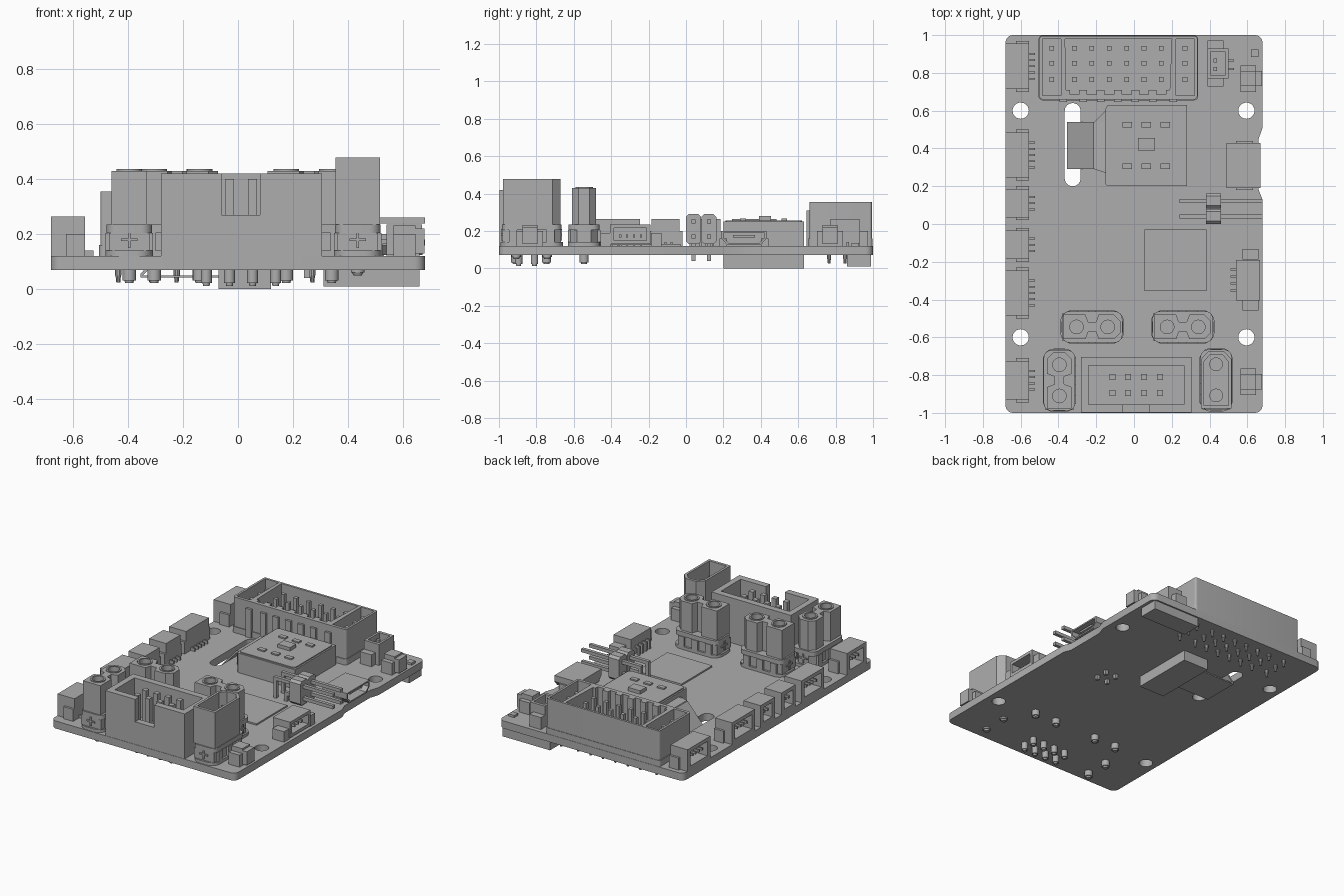
import bpy, bmesh
from math import sin, cos, pi

if "Cube" in bpy.data.objects:
    bpy.data.objects.remove(bpy.data.objects["Cube"], do_unlink=True)

grey = bpy.data.materials.new("plain grey")
grey.use_nodes = True
COLOUR = (0.42, 0.42, 0.42, 1)
grey.diffuse_color = COLOUR
grey.node_tree.nodes["Principled BSDF"].inputs["Base Color"].default_value = COLOUR
TOP, UNDER = 0.12, 0.07
parts = []


# Outline helpers
def rect(x0, x1, y0, y1):
    return [(x0, y0), (x1, y0), (x1, y1), (x0, y1)]


def arc(cx, cy, r, a0=0, a1=2 * pi, n=24):
    return [(cx + r * cos(a0 + (a1 - a0) * i / n), cy + r * sin(a0 + (a1 - a0) * i / n))
            for i in range(n)]


def rounded(x0, x1, y0, y1, r):
    pts = []
    corners = [(x1 - r, y1 - r), (x0 + r, y1 - r), (x0 + r, y0 + r), (x1 - r, y0 + r)]
    for i, (cx, cy) in enumerate(corners):
        pts += arc(cx, cy, r, i * pi / 2, (i + 1) * pi / 2, 6)
        pts.append((cx + r * cos((i + 1) * pi / 2), cy + r * sin((i + 1) * pi / 2)))
    return list(dict.fromkeys((round(x, 5), round(y, 5)) for x, y in pts))


def plate(name, loops, w0, w1, axis="z", loc=(0, 0), turn=0):
    """Extrude outlines (later loops are holes) between w0 and w1 along an axis."""
    curve = bpy.data.curves.new(name, "CURVE")
    curve.dimensions, curve.fill_mode = "2D", "BOTH"
    curve.extrude = (w1 - w0) / 2
    for loop in loops:
        s = curve.splines.new("POLY")
        s.points.add(len(loop) - 1)
        for p, (u, v) in zip(s.points, loop):
            p.co = (u, v, 0, 1)
        s.use_cyclic_u = True
    tmp = bpy.data.objects.new(name, curve)
    bpy.context.collection.objects.link(tmp)
    dg = bpy.context.evaluated_depsgraph_get()
    mesh = bpy.data.meshes.new_from_object(tmp.evaluated_get(dg))
    bpy.data.objects.remove(tmp)
    bm = bmesh.new()
    bm.from_mesh(mesh)
    bmesh.ops.remove_doubles(bm, verts=bm.verts, dist=1e-5)
    for v in bm.verts:
        x, y, z = v.co
        z += (w0 + w1) / 2
        v.co = {"z": (x, y, z), "x": (z, x, y), "y": (x, z, y)}[axis]
    bmesh.ops.recalc_face_normals(bm, faces=bm.faces)
    bm.to_mesh(mesh)
    bm.free()
    mesh.materials.clear()
    mesh.materials.append(grey)
    ob = bpy.data.objects.new(name, mesh)
    ob.location, ob.rotation_euler = (*loc, 0), (0, 0, turn)
    bpy.context.collection.objects.link(ob)
    parts.append(ob)
    return ob


def box(name, x0, x1, y0, y1, z0, z1):
    return plate(name, [rect(x0, x1, y0, y1)], z0, z1)


def peg(name, x, y, r, z0, z1, tip=0.01, n=16):
    """Round pin with a bevelled lower end."""
    ob = plate(name, [arc(x, y, r, n=n)], z0, z1)
    for v in ob.data.vertices:
        if v.co.z < z0 + 0.001:
            v.co.x, v.co.y = x + (v.co.x - x) * 0.6, y + (v.co.y - y) * 0.6
    plate(name + "_collar", [arc(x, y, r, n=n)], z0 + tip, z1).scale = (1, 1, 1)


# Circuit board with mounting holes, slot and a shallow edge recess
outline = rounded(-0.68, 0.68, -1, 1, 0.04)
recess = [(0.68, 0.13), (0.66, 0.18), (0.66, 0.45), (0.68, 0.51)]
split = next(i for i, p in enumerate(outline) if p[0] > 0.679 and p[1] > 0)
outline = outline[split:] + outline[:split] + recess
holes = [arc(x, y, 0.043) for x in (-0.6, 0.595) for y in (-0.6, 0.6)]
plate("board", [outline] + holes + [rounded(-0.367, -0.283, 0.2, 0.64, 0.041)], UNDER, TOP)

# Boxes under the board
box("under_block", -0.07, 0.12, 0.2, 0.63, 0, UNDER)
box("under_corner_block", 0.31, 0.66, 0.86, 0.99, 0.01, UNDER)

# Central module with lid details and ribbon running through the slot
plate("module", [[(-0.15, 0.21), (-0.14, 0.2), (0.28, 0.2), (0.28, 0.63),
                  (-0.14, 0.63), (-0.15, 0.61)]], TOP, 0.25)
plate("module_lid", [rounded(-0.14, 0.27, 0.21, 0.62, 0.02)], 0.25, 0.257)
box("module_button", 0.02, 0.11, 0.39, 0.455, 0.25, 0.28)
for i in (-1, 0, 1):
    for s in (-1, 1):
        box("module_tab", 0.04 + i * 0.1, 0.09 + i * 0.1, 0.415 + s * 0.11 - 0.015,
            0.415 + s * 0.11 + 0.015, 0.25, 0.266)
plate("ribbon", [[(-0.15, 0.21), (-0.21, 0.2), (-0.345, 0.05), (-0.06, 0.05), (-0.06, 0.042),
                  (-0.355, 0.042), (-0.355, 0.055), (-0.215, 0.212), (-0.15, 0.222)]],
      0.29, 0.54, "y")
plate("ribbon_root", [[(-0.15, 0.27), (-0.15, 0.6), (-0.21, 0.54), (-0.21, 0.29)]], TOP, 0.215)

# Flat chip
box("flat_chip", 0.055, 0.385, -0.355, -0.03, TOP, 0.13)

# Large pin header: walls, keyed cavity, pins
columns = [-0.435, -0.315, -0.223, -0.131, -0.039, 0.053, 0.145, 0.27]
keyed = [(0.2, 0.98), (-0.365, 0.98)]
for c in columns[1:7]:
    keyed += [(c - 0.044, 0.71), (c - 0.025, 0.71), (c - 0.025, 0.685),
              (c + 0.025, 0.685), (c + 0.025, 0.71), (c + 0.044, 0.71)]
plate("header_shell", [rounded(-0.5, 0.335, 0.66, 0.995, 0.015), rect(-0.485, -0.387, 0.68, 0.98),
                       keyed, rect(0.222, 0.32, 0.68, 0.98)], TOP, 0.355)
plate("header_floor", [rounded(-0.505, 0.34, 0.655, 0.998, 0.02)], TOP, 0.16)
for a, b in zip(columns, columns[1:]):
    m = (a + b) / 2
    box("header_rib", m - 0.02, m + 0.02, 0.645, 0.665, TOP, 0.31)
for x in columns:
    for y in (0.765, 0.85, 0.93):
        box("header_pin", x - 0.012, x + 0.012, y - 0.012, y + 0.012, 0.15, 0.32)
        peg("header_pin_tail", x, y, 0.012, 0.025, UNDER, 0.025, 10)

# Front box connector with key notch
front = box("front_connector_floor", -0.28, 0.305, -0.998, -0.705, TOP, 0.17)
plate("front_connector_walls", [rect(-0.28, 0.305, -0.998, -0.705),
                                rect(-0.24, 0.265, -0.955, -0.748)], 0.17, 0.27)
plate("front_connector_rim", [[(-0.06, -0.998), (-0.06, -0.955), (-0.24, -0.955), (-0.24, -0.748),
                               (0.265, -0.748), (0.265, -0.955), (0.08, -0.955), (0.08, -0.998),
                               (0.305, -0.998), (0.305, -0.705), (-0.28, -0.705),
                               (-0.28, -0.998)]], 0.27, 0.42)
for i in range(4):
    for y in (-0.895, -0.81):
        x = -0.115 + i * 0.084
        box("front_connector_pin", x - 0.016, x + 0.016, y - 0.016, y + 0.016, 0.16, 0.4)
        peg("front_connector_tail", x, y, 0.02, 0.012, UNDER)

# Power connectors: local x runs along the pair of contacts
half = [(-0.15, -0.065), (-0.035, -0.065), (-0.02, -0.025), (0.02, -0.025), (0.035, -0.065),
        (0.115, -0.065), (0.15, -0.03)]
dumbbell = half + [(x, -y) for x, y in reversed(half)]
shell = [(-0.153, -0.08), (0.11, -0.08), (0.153, -0.04), (0.153, 0.04), (0.11, 0.08), (-0.153, 0.08)]
inner = [(x * 0.88, y * 0.8) for x, y in shell]


def power(name, loc, turn, socket):
    args = {"loc": loc, "turn": turn}
    plate(name + "_foot", [rounded(-0.168, 0.168, -0.087, 0.087, 0.06)], TOP, 0.14, **args)
    plate(name + "_base", [[(x * 1.02, y * 0.92) for x, y in shell]], 0.14, 0.205, **args)
    plate(name + "_collar", [rounded(-0.16, 0.16, -0.083, 0.083, 0.04)], 0.205, 0.235, **args)
    for s in (-1, 1):
        for t in (-1, 0, 1):
            plate(name + "_lug", [rect(t * 0.1 - 0.022, t * 0.1 + 0.022, s * 0.08 - 0.007,
                                       s * 0.08 + 0.007)], 0.14, 0.205, **args)
        # Raised cross on each end
        for w, h in ((0.03, 0.005), (0.005, 0.03)):
            plate(name + "_cross", [rect(-w, w, 0.18 - h, 0.18 + h)], s * 0.159 - 0.004,
                  s * 0.159 + 0.004, "x", **args)
        cx, cy = loc[0] + s * 0.0825 * cos(turn), loc[1] + s * 0.0825 * sin(turn)
        peg(name + "_tail", cx, cy, 0.025, 0.022 if socket else 0.05, UNDER)
        if socket:
            plate(name + "_contact", [arc(cx, cy, 0.047), arc(cx, cy, 0.036)], 0.23, 0.436)
        else:
            bars = [(0.036, 0.004), (0.004, 0.036)]
            plate(name + "_contact", [arc(cx, cy, 0.036)], 0.23, 0.4)
            for w, h in bars:
                box(name + "_contact_cross", cx - w, cx + w, cy - h, cy + h, 0.4, 0.405)
    if socket:
        plate(name + "_body", [dumbbell] + [arc(s * 0.0825, 0, 0.047) for s in (-1, 1)],
              0.235, 0.43, **args)
    else:
        plate(name + "_body", [shell, inner], 0.235, 0.478, **args)


power("corner_socket", (-0.395, -0.828), pi / 2, True)
power("right_socket", (-0.222, -0.545), 0, True)
power("left_socket", (0.258, -0.545), 0, True)
power("corner_plug", (0.435, -0.825), pi / 2, False)

# Row of side connectors opening outwards
for y0, y1 in ((0.7, 0.97), (0.23, 0.5), (0.02, 0.2), (-0.2, -0.02), (-0.5, -0.23), (-0.945, -0.71)):
    plate("side_connector_shell", [rect(y0 + 0.015, y1 - 0.015, TOP, 0.265),
                                   rect(y0 + 0.045, y1 - 0.045, 0.145, 0.24)], -0.68, -0.6, "x")
    box("side_connector_back", -0.6, -0.555, y0 + 0.015, y1 - 0.015, TOP, 0.265)
    for y in (y0, y1 - 0.02):
        box("side_connector_ear", -0.625, -0.555, y, y + 0.02, TOP, 0.2)
    n = int((y1 - y0 - 0.08) / 0.033)
    for i in range(n):
        y = (y0 + y1) / 2 + (i - (n - 1) / 2) * 0.033
        box("side_connector_lead", -0.56, -0.525, y - 0.005, y + 0.005, TOP, 0.14)
        box("side_connector_pin", -0.66, -0.59, y - 0.005, y + 0.005, 0.185, 0.2)

# Edge push buttons
for y in (0.77, -0.835):
    box("button_body", 0.565, 0.645, y - 0.07, y + 0.07, TOP, 0.2)
    box("button_top", 0.565, 0.645, y - 0.04, y + 0.04, 0.2, 0.232)
    box("button_cap", 0.645, 0.678, y - 0.04, y + 0.04, 0.13, 0.22)
box("tiny_part", 0.62, 0.66, 0.885, 0.925, TOP, 0.135)

# Small upright connector
plate("upright_shell", [rect(0.39, 0.5, 0.77, 0.93), rect(0.405, 0.485, 0.79, 0.91)], TOP, 0.26)
box("upright_floor", 0.39, 0.5, 0.77, 0.93, TOP, 0.18)
for y in (0.75, 0.95):
    box("upright_ear", 0.39, 0.475, y - 0.022, y + 0.022, TOP, 0.2)
for y in (0.82, 0.865):
    box("upright_pin", 0.42, 0.44, y - 0.01, y + 0.01, 0.18, 0.24)
    box("upright_lead", 0.5, 0.53, y - 0.006, y + 0.006, TOP, 0.14)

# Edge data socket
mouth = [(0.22, 0.125), (0.4, 0.125), (0.43, 0.16), (0.43, 0.2), (0.19, 0.2), (0.19, 0.16)]
plate("data_socket_shell", [mouth, [(0.31 + (y - 0.31) * 0.9, 0.163 + (z - 0.163) * 0.75)
                                    for y, z in mouth]], 0.51, 0.67, "x")
plate("data_socket_back", [mouth], 0.49, 0.52, "x")
box("data_socket_tongue", 0.51, 0.65, 0.25, 0.37, 0.165, 0.178)
for y in (0.2, 0.42):
    box("data_socket_foot", 0.54, 0.63, y - 0.02, y + 0.02, TOP, 0.16)

# Right-angle pin header
for y in (0.04, 0.122):
    plate("angle_header_body", [[(y + u, 0.21 + v) for u, v in (
        (-0.04, -0.065), (-0.025, -0.08), (0.025, -0.08), (0.04, -0.065),
        (0.04, 0.065), (0.025, 0.08), (-0.025, 0.08), (-0.04, 0.065))]], 0.38, 0.46, "x")
    for z, x in ((0.17, 0.32), (0.25, 0.24)):
        box("angle_header_pin", x, 0.68, y - 0.011, y + 0.011, z - 0.011, z + 0.011)
        box("angle_header_leg", x, x + 0.022, y - 0.011, y + 0.011, 0.04, z)

# Small edge connector
plate("edge_connector_shell", [rect(-0.405, -0.19, 0.13, 0.235), rect(-0.385, -0.21, 0.15, 0.215)],
      0.57, 0.668, "x")
box("edge_connector_back", 0.54, 0.575, -0.405, -0.19, 0.125, 0.235)
for y in (-0.43, -0.16):
    box("edge_connector_ear", 0.575, 0.66, y - 0.028, y + 0.028, TOP, 0.19)
for i in range(4):
    y = -0.352 + i * 0.037
    box("edge_connector_lead", 0.51, 0.64, y - 0.006, y + 0.006, 0.165, 0.18)
    box("edge_connector_lead_foot", 0.51, 0.525, y - 0.006, y + 0.006, TOP, 0.18)

# Smooth round walls, keep edges sharp
bpy.ops.object.select_all(action="DESELECT")
for ob in parts:
    ob.select_set(True)
bpy.context.view_layer.objects.active = parts[0]
bpy.ops.object.shade_smooth_by_angle(angle=pi / 6)
